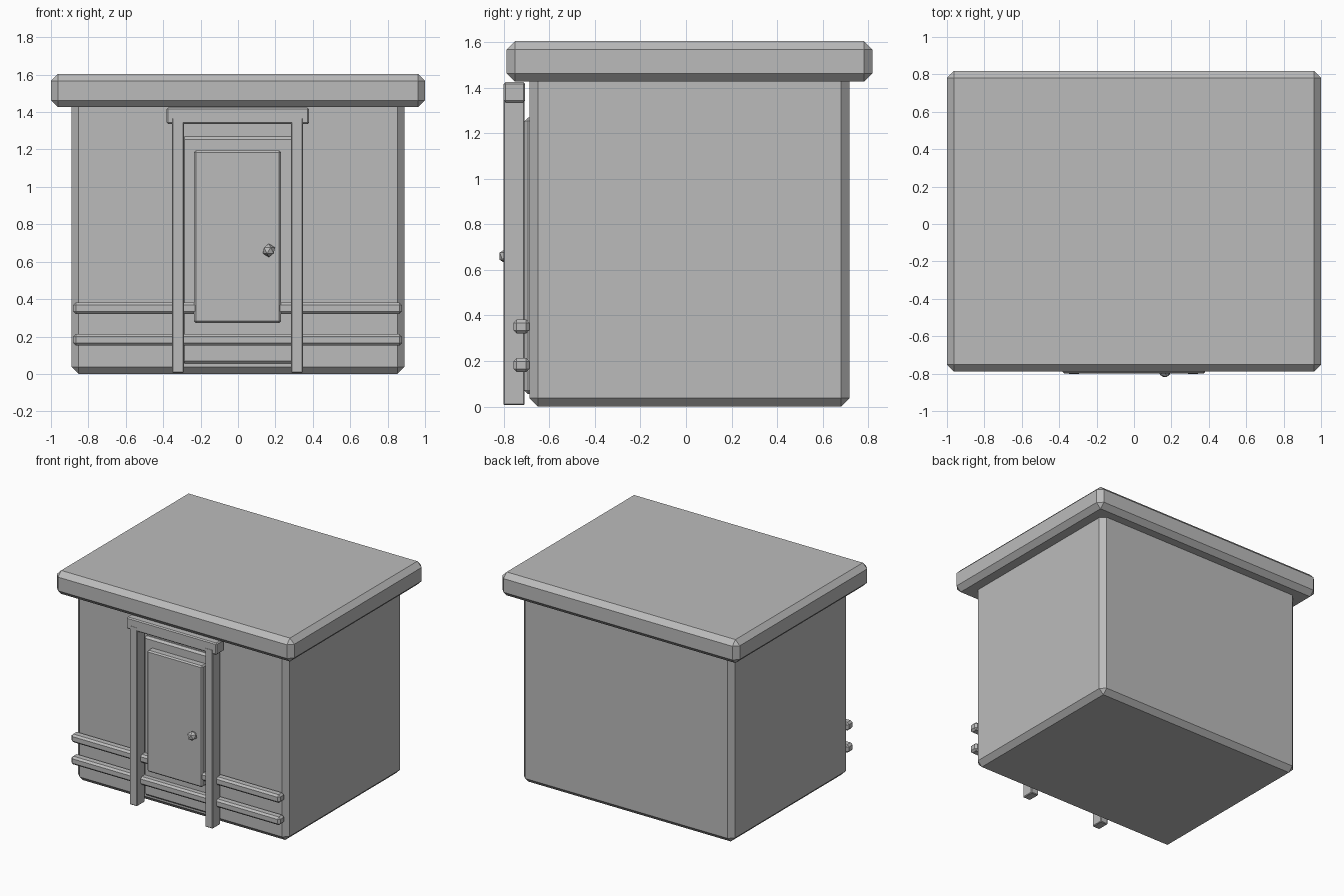
import bpy
from mathutils import Vector

cube = bpy.data.objects.get("Cube")
if cube:
    bpy.data.objects.remove(cube, do_unlink=True)

grey = bpy.data.materials.new("plain_grey")
grey.use_nodes = True
grey.diffuse_color = (0.5, 0.5, 0.5, 1)
grey.node_tree.nodes["Principled BSDF"].inputs["Base Color"].default_value = (0.5, 0.5, 0.5, 1)


def block(name, low, high, chamfer):
    """Chamfered box between two opposite corners."""
    low, high = Vector(low), Vector(high)
    bpy.ops.mesh.primitive_cube_add(size=1, location=(low + high) / 2)
    obj = bpy.context.object
    obj.name = name
    obj.scale = high - low
    bpy.ops.object.transform_apply(location=False, rotation=False, scale=True)
    bevel = obj.modifiers.new("chamfer", "BEVEL")
    bevel.width = chamfer
    bevel.segments = 1
    obj.data.materials.append(grey)
    return obj


# Main volume and overhanging flat roof
block("walls", (-0.89, -0.687, 0), (0.89, 0.717, 1.47), 0.037)
block("roof", (-1, -0.788, 1.426), (1, 0.818, 1.604), 0.037)

# Doorway: backing panel, door leaf and knob
block("door_frame", (-0.3, -0.709, 0.055), (0.3, -0.66, 1.268), 0.015)
block("door", (-0.235, -0.762, 0.272), (0.23, -0.69, 1.195), 0.01)
bpy.ops.mesh.primitive_ico_sphere_add(subdivisions=1, radius=0.036, location=(0.165, -0.787, 0.66))
knob = bpy.context.object
knob.name = "door_knob"
knob.data.materials.append(grey)

# Porch posts and lintel
for side, x in (("right", -0.321), ("left", 0.316)):
    block(side + "_post", (x - 0.032, -0.801, 0.006), (x + 0.032, -0.708, 1.37), 0.005)
block("lintel", (-0.381, -0.8, 1.335), (0.379, -0.706, 1.424), 0.008)

# Horizontal rails along the front
for name, z in (("lower_rail", 0.182), ("upper_rail", 0.351)):
    block(name, (-0.881, -0.757, z - 0.031), (0.877, -0.688, z + 0.031), 0.014)
